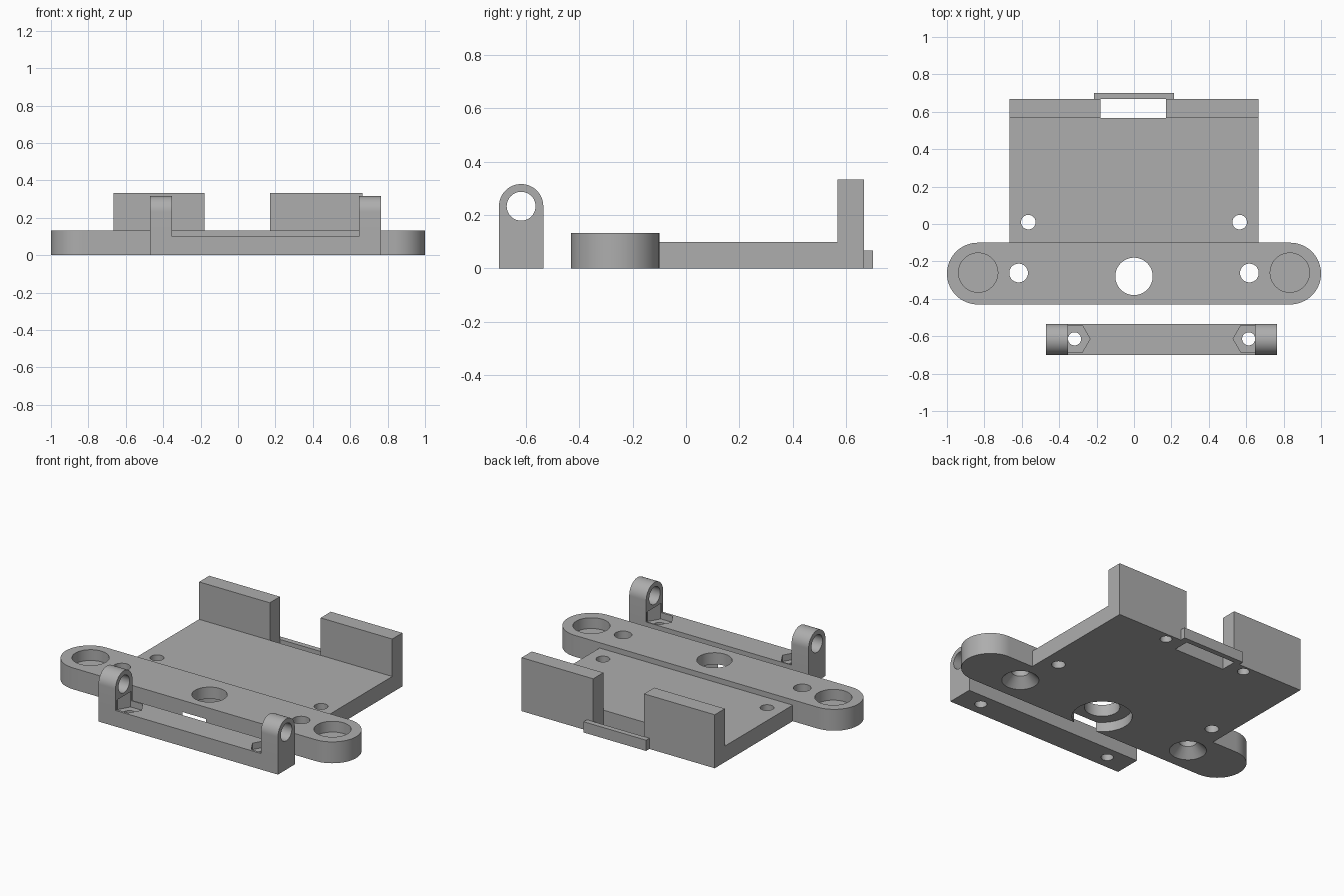
import bpy
import bmesh
from math import cos, sin, pi, radians

cube = bpy.data.objects.get("Cube")
if cube:
    bpy.data.objects.remove(cube, do_unlink=True)

# One plain grey plastic
grey = bpy.data.materials.new("grey_plastic")
grey.use_nodes = True
colour = (0.42, 0.42, 0.42, 1)
grey.diffuse_color = colour
grey.node_tree.nodes["Principled BSDF"].inputs["Base Color"].default_value = colour


def make(name, bm):
    """Turn a bmesh into a grey object."""
    bmesh.ops.recalc_face_normals(bm, faces=bm.faces)
    mesh = bpy.data.meshes.new(name)
    bm.to_mesh(mesh)
    bm.free()
    mesh.materials.append(grey)
    obj = bpy.data.objects.new(name, mesh)
    bpy.context.collection.objects.link(obj)
    return obj


def prism(name, outline, low, high, axis="Z"):
    """Extrude an outline: (x, y) along Z, or (y, z) along X."""
    bm = bmesh.new()
    place = (lambda a, b: (a, b, low)) if axis == "Z" else (lambda a, b: (low, a, b))
    face = bm.faces.new([bm.verts.new(place(a, b)) for a, b in outline])
    new = bmesh.ops.extrude_face_region(bm, geom=[face])["geom"]
    shift = (0, 0, high - low) if axis == "Z" else (high - low, 0, 0)
    bmesh.ops.translate(bm, vec=shift, verts=[v for v in new if isinstance(v, bmesh.types.BMVert)])
    return make(name, bm)


def arc(cx, cy, r, start, end, steps):
    angles = [radians(start + (end - start) * i / steps) for i in range(steps + 1)]
    return [(cx + r * cos(a), cy + r * sin(a)) for a in angles]


def rect(a0, a1, b0, b1):
    return [(a0, b0), (a1, b0), (a1, b1), (a0, b1)]


def hole(x, y, r, low, high, sides=48, axis="Z"):
    return prism("cutter", arc(x, y, r, 0, 360, sides)[:-1], low, high, axis)


def countersink(x, y, r_low, r_high, depth):
    """Cone opening on the underside, extended a little below it."""
    extra = 0.02
    r_start = r_low + (r_low - r_high) * extra / depth
    bm = bmesh.new()
    bmesh.ops.create_cone(bm, cap_ends=True, segments=48, radius1=r_start,
                          radius2=r_high, depth=depth + extra)
    bmesh.ops.translate(bm, vec=(x, y, (depth - extra) / 2), verts=bm.verts)
    return make("cutter", bm)


def finish(obj, cutters=(), joined=()):
    """Union and subtract helper shapes, then shade."""
    bpy.ops.object.select_all(action="DESELECT")
    obj.select_set(True)
    bpy.context.view_layer.objects.active = obj
    for operation, tools in (("UNION", joined), ("DIFFERENCE", cutters)):
        for tool in tools:
            tool.hide_render = True
            mod = obj.modifiers.new("bool", "BOOLEAN")
            mod.operation, mod.solver, mod.object = operation, "EXACT", tool
            bpy.ops.object.modifier_apply(modifier=mod.name)
            bpy.data.objects.remove(tool, do_unlink=True)
    bpy.ops.object.shade_smooth_by_angle(angle=radians(30))


# Rounded cross bar with end pockets, screw holes and a stepped centre hole
bar_y, bar_r, bar_top = -0.265, 0.165, 0.133
outline = arc(1 - bar_r, bar_y, bar_r, -90, 90, 32) + arc(bar_r - 1, bar_y, bar_r, 90, 270, 32)
bar = prism("cross_bar", outline, 0, bar_top)
cuts = [hole(0, -0.28, 0.1, -0.1, 0.3), hole(0, -0.28, 0.17, -0.1, 0.06)]
for side in (-1, 1):
    cuts += [
        hole(side * 0.833, -0.26, 0.105, 0.066, 0.3),
        hole(side * 0.617, -0.262, 0.05, -0.1, 0.3),
        countersink(side * 0.617, -0.262, 0.105, 0.05, 0.055),
    ]
finish(bar, cuts)

# Tray with a raised back wall, split by a slot
tray_x, floor, wall_in, wall_out = 0.665, 0.1, 0.567, 0.667
profile = [(-0.1, 0), (wall_out, 0), (wall_out, 0.333), (wall_in, 0.333),
           (wall_in, floor), (-0.1, floor)]
tray = prism("tray", profile, -tray_x, tray_x, "X")
cuts = [prism("cutter", rect(-0.178, 0.172, wall_in, 0.8), -0.1, 0.5)]
for side in (-1, 1):
    cuts += [hole(side * 0.565, 0.01, 0.039, -0.1, 0.3),
             hole(side * 0.285, 0.62, 0.034, -0.1, 0.17)]
finish(tray, cuts)

# Thin strip bridging the slot at the back
finish(prism("back_strip", rect(-0.215, 0.215, wall_out, 0.7), 0, 0.067))

# Separate clamp: beam with two rounded, drilled posts and nut recesses
clamp_y, clamp_r, left, right, post = -0.617, 0.083, 0.765, -0.47, 0.117
beam = prism("clamp", rect(right, left, clamp_y - clamp_r, clamp_y + clamp_r), 0, floor)
post_outline = [(clamp_y - clamp_r, 0), (clamp_y + clamp_r, 0)] + \
    arc(clamp_y, 0.233, clamp_r, 0, 180, 32)
posts = [prism("post", post_outline, x, x + post, "X") for x in (right, left - post)]
cuts = [hole(clamp_y, 0.233, 0.054, -1, 1, axis="X")]
for x in (-0.318, 0.613):
    cuts += [hole(x, clamp_y + 0.003, 0.035, -0.1, 0.15),
             hole(x, clamp_y + 0.003, 0.083, 0.06, 0.16, sides=6)]
finish(beam, cuts, posts)
